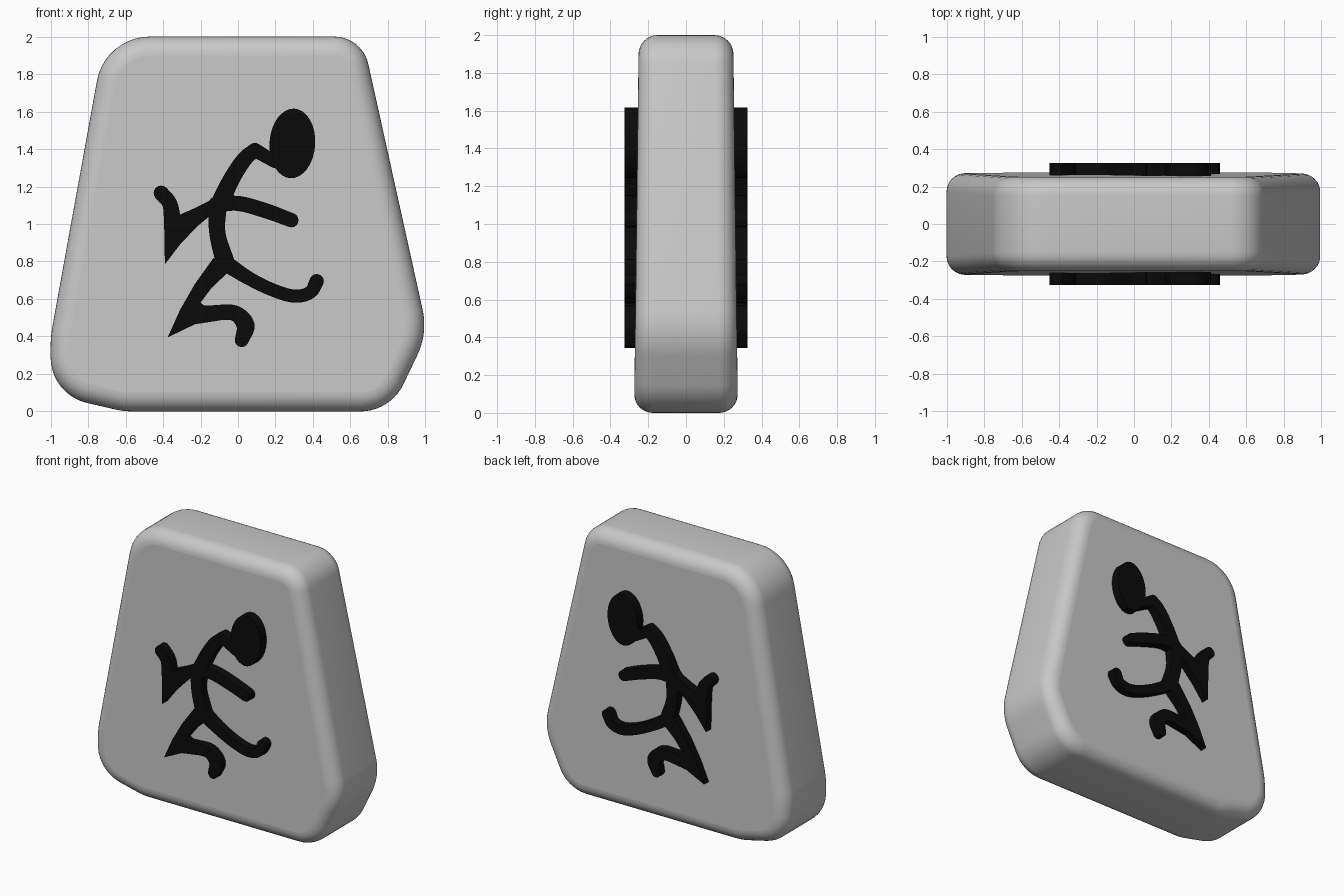
import bpy, bmesh, math
from mathutils import Vector

cube = bpy.data.objects.get("Cube")
if cube:
    bpy.data.objects.remove(cube, do_unlink=True)


def material(name, value):
    mat = bpy.data.materials.new(name)
    mat.use_nodes = True
    colour = (value, value, value, 1)
    mat.diffuse_color = colour
    mat.node_tree.nodes["Principled BSDF"].inputs["Base Color"].default_value = colour
    return mat


stone_grey = material("stone grey", 0.58)
ink_black = material("ink black", 0.003)


def finish(name, bm, mat):
    bmesh.ops.recalc_face_normals(bm, faces=bm.faces)
    mesh = bpy.data.meshes.new(name)
    bm.to_mesh(mesh)
    bm.free()
    mesh.materials.append(mat)
    obj = bpy.data.objects.new(name, mesh)
    bpy.context.collection.objects.link(obj)
    return obj


def rounded_outline(corners, steps=10):
    """Replace each corner (x, z, tangent length) by a circular arc."""
    points = []
    for i, (x, z, reach) in enumerate(corners):
        corner = Vector((x, z))
        before = (Vector(corners[i - 1][:2]) - corner).normalized()
        after = (Vector(corners[(i + 1) % len(corners)][:2]) - corner).normalized()
        weight = math.sin(before.angle(after) / 2)
        for k in range(steps + 1):
            t = k / steps
            a, b, c = (1 - t) ** 2, 2 * t * (1 - t) * weight, t * t
            p = a * (corner + before * reach) + b * corner + c * (corner + after * reach)
            points.append(p / (a + b + c))
    return points


def inset(points, amount):
    """Move a clockwise outline inwards."""
    result = []
    for i, p in enumerate(points):
        d = (points[(i + 1) % len(points)] - points[i - 1]).normalized()
        result.append(p + Vector((d.y, -d.x)) * amount)
    return result


# Stone: rounded, slightly thinner towards the top, with soft rims
outline = rounded_outline([
    (-0.71, 2, 0.24), (0.663, 2, 0.15), (1.013, 0.417, 0.13), (0.813, 0, 0.16),
    (-0.61, 0, 0.05), (-1, 0.09, 0.2), (-1, 0.4, 0.06)])
rim, rim_steps = 0.1, 8
bm = bmesh.new()
rings = []
for side in (-1, 1):
    for k in range(rim_steps + 1):
        angle = math.pi / 2 * (k if side > 0 else rim_steps - k) / rim_steps
        ring = inset(outline, rim * (1 - math.cos(angle)))
        lower = rim * (1 - math.sin(angle))
        rings.append([bm.verts.new((p.x, side * (0.275 - 0.0125 * p.y - lower), p.y))
                      for p in ring])
for a, b in zip(rings, rings[1:]):
    for i in range(len(a)):
        bm.faces.new((a[i - 1], a[i], b[i], b[i - 1])).smooth = True
bm.faces.new(rings[0])
bm.faces.new(rings[-1])
finish("stone", bm, stone_grey)


# Painted figure: flat shapes raised from both faces of the stone
OUTER, INNER = 0.325, 0.22


def raise_plate(name, shapes):
    bm = bmesh.new()
    for shape in shapes:
        base = bm.faces.new([bm.verts.new((x, -OUTER, z)) for x, z in shape])
        extruded = bmesh.ops.extrude_face_region(bm, geom=[base], use_keep_orig=True)
        moved = [v for v in extruded["geom"] if isinstance(v, bmesh.types.BMVert)]
        bmesh.ops.translate(bm, verts=moved, vec=(0, OUTER - INNER, 0))
    obj = finish(name, bm, ink_black)
    mirror = obj.modifiers.new("both faces", "MIRROR")
    mirror.use_axis = (False, True, False)
    mirror.use_clip = False
    return obj


def ellipse(x, z, rx, rz, tilt=0, count=32):
    shape = []
    for i in range(count):
        a = math.tau * i / count
        u, v = rx * math.cos(a), rz * math.sin(a)
        shape.append((x + u * math.cos(tilt) - v * math.sin(tilt),
                      z + u * math.sin(tilt) + v * math.cos(tilt)))
    return shape


def stroke(path, steps=5):
    """One brush stroke through points (x, z, half width), with round ends."""
    pts = [Vector(p) for p in path]
    pts = [2 * pts[0] - pts[1]] + pts + [2 * pts[-1] - pts[-2]]
    line = []
    for p, q, r, s in zip(pts, pts[1:], pts[2:], pts[3:]):
        for k in range(steps):
            t = k / steps
            line.append(q + (r - p) * t / 2 + (p - q * 2.5 + r * 2 - s / 2) * t * t
                        + (q * 1.5 - p / 2 - r * 1.5 + s / 2) * t ** 3)
    line.append(pts[-2])
    left, right = [], []
    for i, p in enumerate(line):
        d = (line[min(i + 1, len(line) - 1)] - line[max(i - 1, 0)]).xy.normalized()
        side = Vector((-d.y, d.x)) * p.z
        left.append(p.xy + side)
        right.append(p.xy - side)
    shapes = [(left[i], left[i + 1], right[i + 1], right[i]) for i in range(len(line) - 1)]
    return shapes + [ellipse(p.x, p.y, p.z, p.z, count=16) for p in (line[0], line[-1])]


raise_plate("figure_head", [ellipse(0.29, 1.43, 0.122, 0.186, -0.06)])
raise_plate("figure_neck",
            stroke([(-0.1, 1.1, 0.05), (-0.04, 1.23, 0.045), (0.03, 1.34, 0.042), (0.09, 1.395, 0.038)])
            + stroke([(0.09, 1.395, 0.038), (0.2, 1.33, 0.033)]))
raise_plate("figure_torso", stroke([(-0.11, 1.1, 0.05), (-0.11, 0.95, 0.043), (-0.07, 0.8, 0.05)]))
raise_plate("figure_left_arm",
            stroke([(-0.12, 1.1, 0.04), (0, 1.11, 0.04), (0.15, 1.07, 0.04), (0.285, 1.02, 0.038)]))
raise_plate("figure_right_arm",
            stroke([(-0.41, 1.165, 0.04), (-0.365, 1.11, 0.04), (-0.35, 1.03, 0.045)])
            + [[(-0.395, 1.05), (-0.39, 0.785), (-0.31, 0.89), (-0.22, 0.985),
                (-0.13, 1.06), (-0.13, 1.135), (-0.23, 1.085), (-0.31, 1.05)]])
raise_plate("figure_left_leg",
            stroke([(-0.08, 0.8, 0.045), (0.05, 0.715, 0.037), (0.18, 0.65, 0.035),
                    (0.3, 0.615, 0.035), (0.385, 0.635, 0.035), (0.42, 0.695, 0.038)]))
raise_plate("figure_right_leg",
            stroke([(-0.14, 0.525, 0.041), (-0.02, 0.525, 0.042), (0.04, 0.46, 0.048), (0.02, 0.38, 0.037)])
            + [[(-0.13, 0.82), (-0.23, 0.68), (-0.31, 0.54), (-0.375, 0.395), (-0.23, 0.465),
                (-0.1, 0.485), (-0.1, 0.565), (-0.18, 0.565), (-0.2, 0.58), (-0.14, 0.66),
                (-0.05, 0.745)]])
